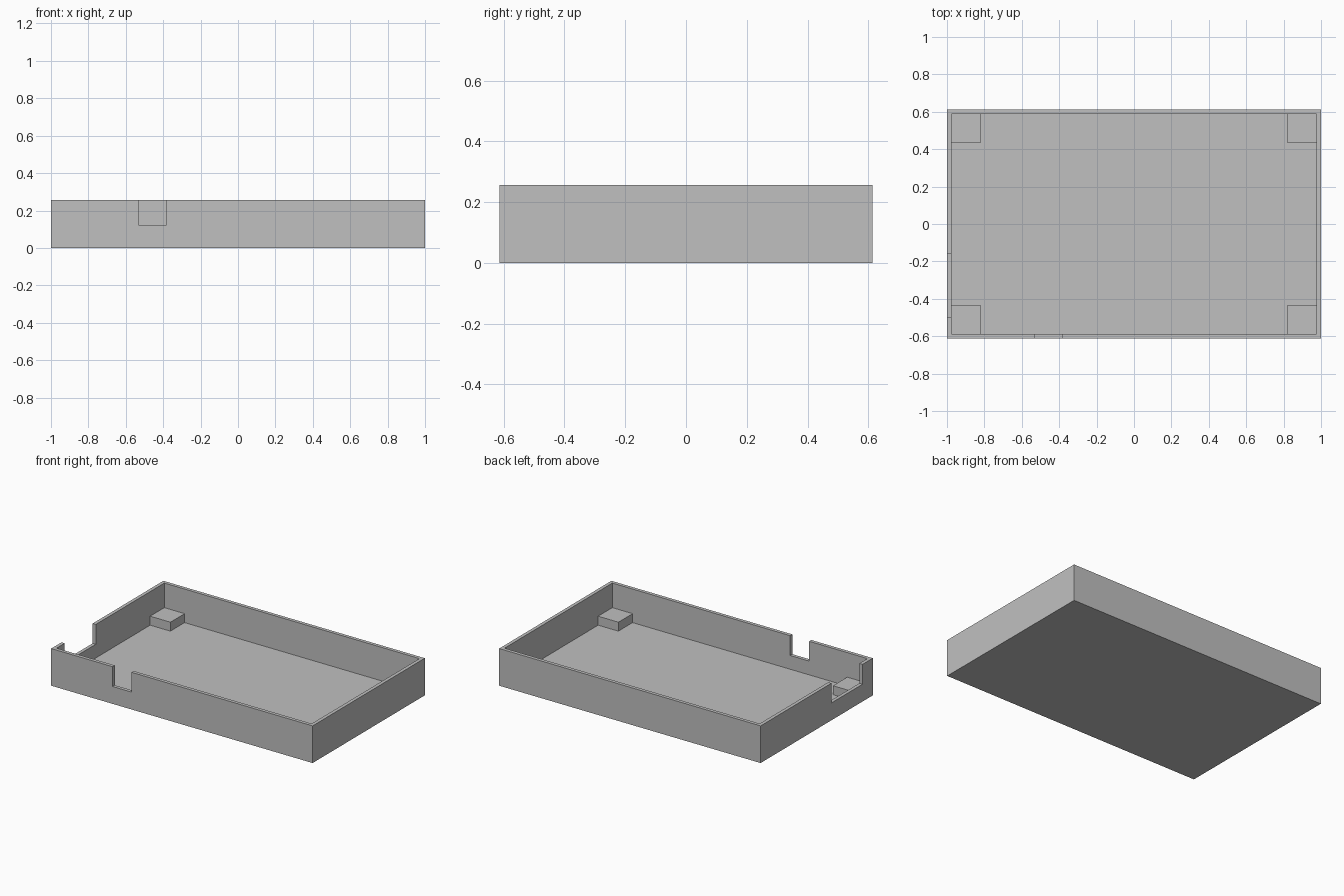
import bpy
import bmesh
from mathutils import Matrix, Vector

if "Cube" in bpy.data.objects:
    bpy.data.objects.remove(bpy.data.objects["Cube"], do_unlink=True)

# Overall sizes
HX, HY, HEIGHT = 1.0, 0.613, 0.257
WALL, FLOOR = 0.024, 0.025
POST, POST_HEIGHT = 0.155, 0.062
SLOT_Z = 0.12

grey = bpy.data.materials.new("plain grey")
grey.use_nodes = True
colour = (0.53, 0.53, 0.53, 1)
grey.diffuse_color = colour
grey.node_tree.nodes["Principled BSDF"].inputs["Base Color"].default_value = colour


def box(name, low, high):
    """Axis-aligned box between two corners."""
    low, high = Vector(low), Vector(high)
    bm = bmesh.new()
    bmesh.ops.create_cube(bm, size=1, matrix=Matrix.Translation((low + high) / 2)
                          @ Matrix.Diagonal((*(high - low), 1)))
    mesh = bpy.data.meshes.new(name)
    bm.to_mesh(mesh)
    bm.free()
    mesh.materials.append(grey)
    obj = bpy.data.objects.new(name, mesh)
    bpy.context.collection.objects.link(obj)
    return obj


def cut(target, cutter):
    """Subtract the cutter from the target, then discard it."""
    cutter.hide_render = True
    mod = target.modifiers.new("cut", "BOOLEAN")
    mod.operation, mod.solver, mod.object = "DIFFERENCE", "EXACT", cutter
    bpy.context.view_layer.objects.active = target
    bpy.ops.object.modifier_apply(modifier=mod.name)
    bpy.data.objects.remove(cutter, do_unlink=True)


# Open tray with thin walls
tray = box("tray", (-HX, -HY, 0), (HX, HY, HEIGHT))
ix, iy = HX - WALL, HY - WALL
cut(tray, box("cavity_cutter", (-ix, -iy, FLOOR), (ix, iy, 1)))

# Notches through the front wall and the -x end wall
cut(tray, box("front_notch_cutter", (-0.53, -HY - 0.1, SLOT_Z), (-0.385, -iy + 0.05, 1)))
cut(tray, box("end_notch_cutter", (-HX - 0.1, -0.5, SLOT_Z), (-ix + 0.05, -0.16, 1)))

# Square support blocks in the four inner corners
for x_name, sx in (("right", -1), ("left", 1)):
    for y_name, sy in (("front", -1), ("back", 1)):
        xs = sorted((sx * ix, sx * (ix - POST)))
        ys = sorted((sy * iy, sy * (iy - POST)))
        box(f"{y_name}_{x_name}_support", (xs[0], ys[0], FLOOR),
            (xs[1], ys[1], FLOOR + POST_HEIGHT))
